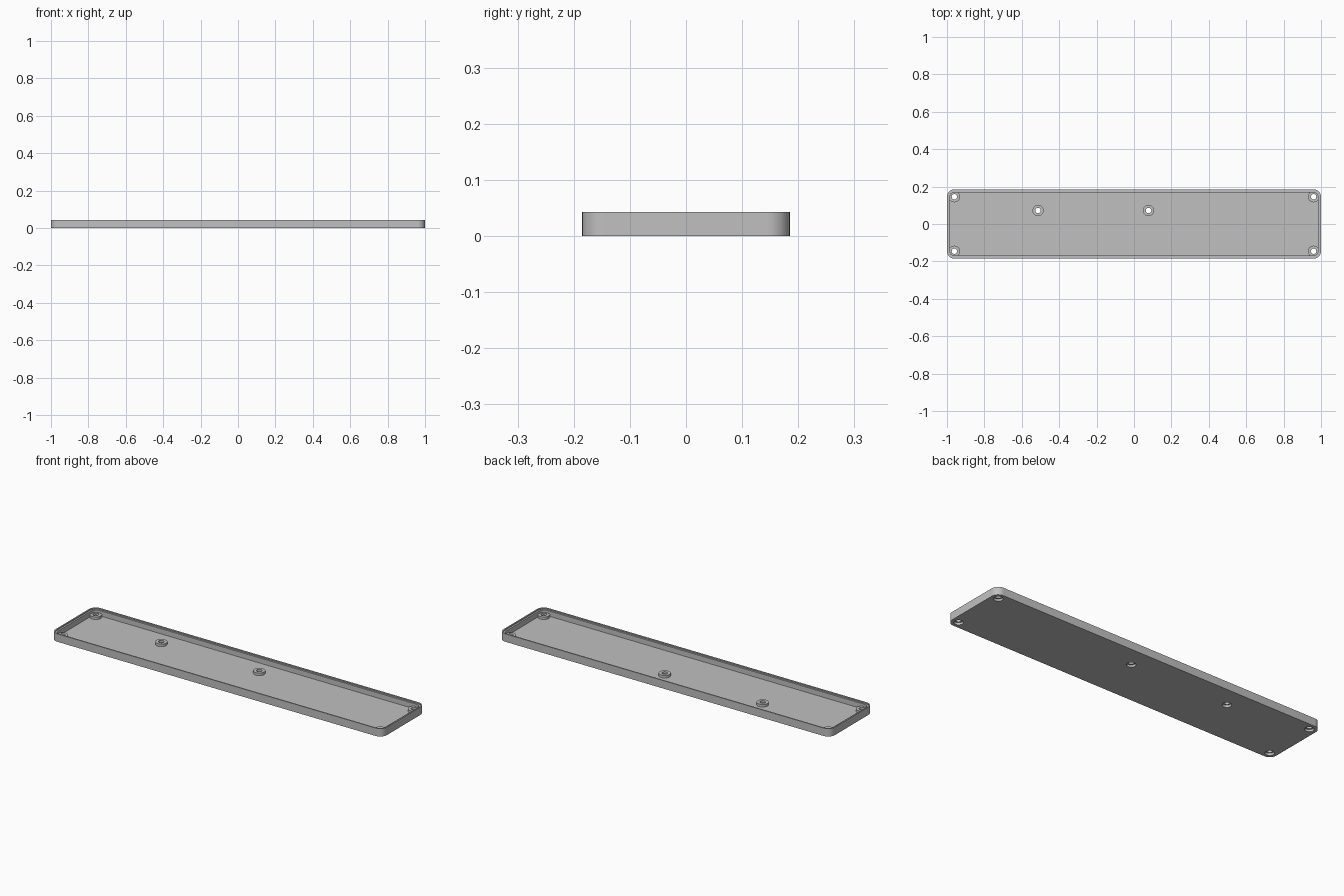
import bpy, bmesh, math

cube = bpy.data.objects.get("Cube")
if cube:
    bpy.data.objects.remove(cube, do_unlink=True)

HALF_X, HALF_Y, HEIGHT, CORNER = 1.0, 0.185, 0.043, 0.04
FLOOR, BOSS_TOP = 0.009, 0.023

grey = bpy.data.materials.new("plain grey")
grey.use_nodes = True
colour = (0.53, 0.53, 0.53, 1)
grey.diffuse_color = colour
grey.node_tree.nodes["Principled BSDF"].inputs["Base Color"].default_value = colour


def finish(name, bm):
    bmesh.ops.recalc_face_normals(bm, faces=bm.faces[:])
    mesh = bpy.data.meshes.new(name)
    bm.to_mesh(mesh)
    bm.free()
    mesh.materials.append(grey)
    obj = bpy.data.objects.new(name, mesh)
    bpy.context.collection.objects.link(obj)
    return obj


def rounded_loop(bm, inset, z, steps=10):
    """Rounded rectangle inset from the outer edge."""
    r = CORNER - inset
    loop = []
    for quarter, (sx, sy) in enumerate([(1, 1), (-1, 1), (-1, -1), (1, -1)]):
        for i in range(steps + 1):
            a = (quarter + i / steps) * math.pi / 2
            loop.append(bm.verts.new((sx * (HALF_X - CORNER) + r * math.cos(a),
                                      sy * (HALF_Y - CORNER) + r * math.sin(a), z)))
    return loop


def cylinders(name, points, radius, z0, z1):
    bm = bmesh.new()
    for x, y in points:
        made = bmesh.ops.create_cone(bm, cap_ends=True, segments=32, radius1=radius,
                                     radius2=radius, depth=z1 - z0)
        bmesh.ops.translate(bm, verts=made["verts"], vec=(x, y, (z0 + z1) / 2))
    return finish(name, bm)


# Tray: outer wall, rim, shallow lip step, inner wall and floor
bm = bmesh.new()
profile = [(0, 0), (0, HEIGHT), (0.007, HEIGHT), (0.007, HEIGHT - 0.006),
           (0.016, HEIGHT - 0.006), (0.016, FLOOR)]
loops = [rounded_loop(bm, inset, z) for inset, z in profile]
for low, high in zip(loops, loops[1:]):
    for i in range(len(low)):
        j = (i + 1) % len(low)
        bm.faces.new((low[i], low[j], high[j], high[i]))
bm.faces.new(loops[0])
bm.faces.new(loops[-1])
tray = finish("tray", bm)

# Screw bosses in the corners and on the floor, with counterbored holes
spots = [(sx * 0.96, sy * 0.146) for sx in (-1, 1) for sy in (-1, 1)]
spots += [(-0.513, 0.072), (0.078, 0.072)]
steps = [
    ("UNION", cylinders("screw_bosses", spots, 0.03, FLOOR / 2, BOSS_TOP)),
    ("DIFFERENCE", cylinders("screw_holes", spots, 0.0145, -0.02, 0.06)),
    ("DIFFERENCE", cylinders("counterbores", spots, 0.0225, -0.02, 0.012)),
]
bpy.context.view_layer.objects.active = tray
for operation, tool in steps:
    tool.hide_render = True
    mod = tray.modifiers.new(tool.name, "BOOLEAN")
    mod.operation, mod.solver, mod.object = operation, "EXACT", tool
    bpy.ops.object.modifier_apply(modifier=mod.name)
    bpy.data.objects.remove(tool, do_unlink=True)

# Smooth the rounded walls, keep edges sharp
bpy.ops.object.select_all(action="DESELECT")
tray.select_set(True)
bpy.ops.object.shade_smooth_by_angle(angle=math.radians(30))
